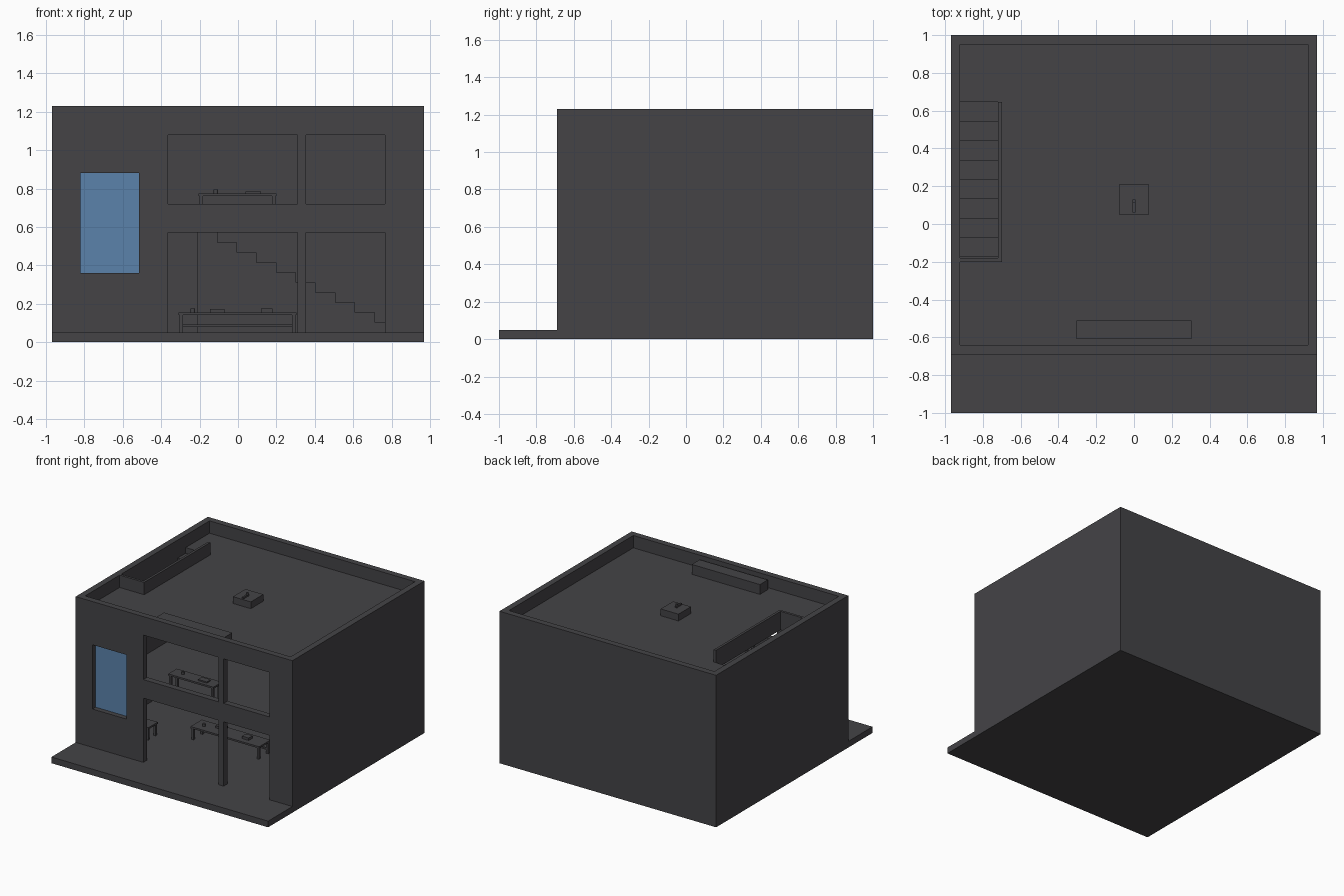
import bpy, bmesh
from mathutils import Vector

if "Cube" in bpy.data.objects:
    bpy.data.objects.remove(bpy.data.objects["Cube"], do_unlink=True)


def material(name, colour):
    m = bpy.data.materials.new(name)
    m.use_nodes = True
    m.diffuse_color = colour
    m.node_tree.nodes["Principled BSDF"].inputs["Base Color"].default_value = colour
    return m


GREY = material("dark grey", (0.058, 0.057, 0.062, 1))
GLASS = material("window blue", (0.105, 0.225, 0.41, 1))


def add(name, bm, mat):
    mesh = bpy.data.meshes.new(name)
    bmesh.ops.recalc_face_normals(bm, faces=bm.faces)
    bm.to_mesh(mesh)
    bm.free()
    mesh.materials.append(mat)
    ob = bpy.data.objects.new(name, mesh)
    bpy.context.scene.collection.objects.link(ob)
    return ob


def box(name, x, y, z, mat=GREY):
    """Box from three (low, high) ranges."""
    bm = bmesh.new()
    bmesh.ops.create_cube(bm, size=1)
    for v in bm.verts:
        v.co = Vector([(a + b) / 2 + c * (b - a) for (a, b), c in zip((x, y, z), v.co)])
    return add(name, bm, mat)


def cup(name, x, y, z, r=0.012, h=0.02):
    bm = bmesh.new()
    bmesh.ops.create_cone(bm, cap_ends=True, segments=12, radius1=r, radius2=r, depth=h)
    bmesh.ops.translate(bm, verts=bm.verts, vec=(x, y, z + h / 2))
    return add(name, bm, GREY)


def cut(ob, x, y, z):
    """Subtract a box from an object, then discard the cutter."""
    cutter = box("cutter", x, y, z)
    cutter.hide_render = True
    mod = ob.modifiers.new("cut", 'BOOLEAN')
    mod.operation, mod.solver, mod.object = 'DIFFERENCE', 'EXACT', cutter
    bpy.context.view_layer.objects.active = ob
    bpy.ops.object.modifier_apply(modifier=mod.name)
    bpy.data.objects.remove(cutter, do_unlink=True)


def stairs(name, start, run, count, base, rise, side, axis):
    """Solid stair: stepped profile along one axis, extruded across the other."""
    pts = [(start, base)]
    for i in range(count):
        z = base + rise * (i + 1)
        pts += [(start + run * i, z), (start + run * (i + 1), z)]
    pts.append((start + run * count, base))
    bm = bmesh.new()

    def place(s, p):
        return (p[0], s, p[1]) if axis == 'X' else (s, p[0], p[1])
    face = bm.faces.new([bm.verts.new(place(side[0], p)) for p in pts])
    geo = bmesh.ops.extrude_face_region(bm, geom=[face])["geom"]
    width = side[1] - side[0]
    move = (0, width, 0) if axis == 'X' else (width, 0, 0)
    bmesh.ops.translate(bm, vec=move,
                        verts=[g for g in geo if isinstance(g, bmesh.types.BMVert)])
    return add(name, bm, GREY)


def table(name, x, y, floor, top, leg=0.018):
    box(name + "_top", x, y, (top - 0.014, top))
    for i, lx in enumerate((x[0] + 0.005, x[1] - leg - 0.005)):
        for j, ly in enumerate((y[0] + 0.005, y[1] - leg - 0.005)):
            box(f"{name}_leg_{i}{j}", (lx, lx + leg), (ly, ly + leg), (floor, top - 0.014))


GROUND, CEIL, FLOOR, TOP_CEIL, ROOF, TOP = 0.05, 0.57, 0.62, 1.08, 1.13, 1.23
IN_X, IN_Y = (-0.92, 0.92), (-0.64, 0.95)
THROUGH = (-0.8, -0.55)

# Base and outer walls with the front openings
box("base_slab", (-0.97, 0.97), (-1, 1), (0, GROUND))
walls = box("outer_walls", (-0.97, 0.97), (-0.69, 1), (GROUND, TOP))
cut(walls, IN_X, IN_Y, (0, 1.5))
for x in ((-0.365, 0.31), (0.355, 0.765)):
    cut(walls, x, THROUGH, (0, CEIL))
    cut(walls, x, THROUGH, (0.72, TOP_CEIL))
cut(walls, (-0.82, -0.515), THROUGH, (0.36, 0.88))
box("window_glass", (-0.82, -0.515), (-0.65, -0.642), (0.36, 0.88), GLASS)

# Upper floor with stairwell and guard
floor = box("upper_floor", IN_X, IN_Y, (CEIL, FLOOR))
cut(floor, (-0.21, 0.61), (0.75, 0.96), (0.5, 0.7))
box("upper_guard_side", (-0.21, 0.63), (0.73, 0.75), (FLOOR, 0.72))
box("upper_guard_end", (0.61, 0.63), (0.75, 0.95), (FLOOR, 0.72))
stairs("lower_stairs", 0.815, -0.1025, 10, GROUND, 0.052, (0.75, 0.95), 'X')

# Roof with stairwell and guard
roof = box("roof_slab", IN_X, IN_Y, (TOP_CEIL, ROOF))
cut(roof, (-0.93, -0.72), (-0.18, 0.645), (1, 1.2))
box("roof_guard_side", (-0.72, -0.70), (-0.2, 0.645), (ROOF, TOP))
box("roof_guard_end", (-0.92, -0.72), (-0.2, -0.18), (ROOF, TOP))
stairs("upper_stairs", -0.38, 0.1025, 10, FLOOR, 0.0464, (-0.92, -0.72), 'Y')

# Roof fittings
box("roof_bench", (-0.305, 0.305), (-0.61, -0.51), (ROOF, 1.21))
box("roof_unit", (-0.08, 0.08), (0.05, 0.21), (ROOF, 1.185))
box("roof_unit_handle", (-0.007, 0.007), (0.06, 0.13), (1.185, 1.198))
cup("roof_unit_knob", 0, 0.12, 1.185, r=0.01, h=0.027)

# Ground floor furniture
table("long_table", (-0.31, 0.305), (-0.165, -0.02), GROUND, 0.155)
box("long_table_rail", (-0.29, 0.285), (-0.045, -0.03), (0.08, 0.092))
cup("long_table_cup", -0.235, -0.1, 0.155)
box("long_table_book", (-0.145, -0.07), (-0.08, -0.03), (0.155, 0.172))
box("long_table_case", (0.12, 0.18), (-0.12, -0.07), (0.155, 0.175))
table("side_table", (-0.86, -0.55), (-0.36, -0.24), GROUND, 0.155)

# Upper floor furniture
table("desk", (-0.205, 0.2), (-0.6, -0.49), FLOOR, 0.775)
cup("desk_cup", -0.115, -0.54, 0.775)
box("desk_book", (0.04, 0.12), (-0.57, -0.52), (0.775, 0.785))
